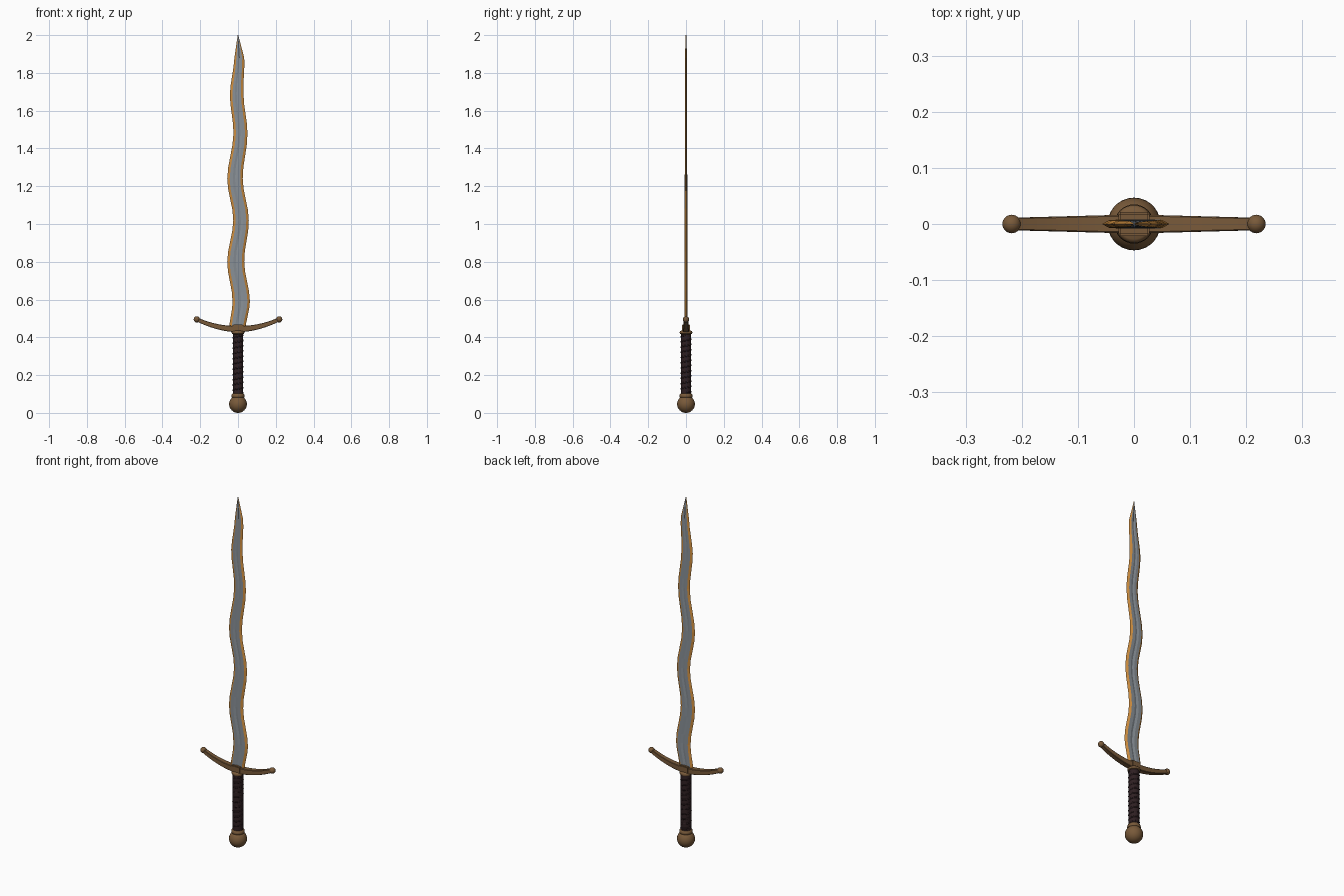
import bpy, bmesh, math
from mathutils import Vector

if "Cube" in bpy.data.objects:
    bpy.data.objects.remove(bpy.data.objects["Cube"])


def mat(name, rgb):
    m = bpy.data.materials.new(name)
    m.diffuse_color = (*rgb, 1)
    m.use_nodes = True
    m.node_tree.nodes["Principled BSDF"].inputs["Base Color"].default_value = m.diffuse_color
    return m


STEEL = mat("steel", (0.25, 0.28, 0.31))
EDGE = mat("copper_edge", (0.62, 0.27, 0.05))
BRONZE = mat("bronze", (0.19, 0.102, 0.042))
LEATHER = mat("dark_leather", (0.028, 0.014, 0.016))


def finish(bm, name, mats, smooth=True):
    bmesh.ops.recalc_face_normals(bm, faces=bm.faces)
    me = bpy.data.meshes.new(name)
    bm.to_mesh(me)
    bm.free()
    ob = bpy.data.objects.new(name, me)
    bpy.context.collection.objects.link(ob)
    for m in mats:
        me.materials.append(m)
    if smooth:
        bpy.ops.object.select_all(action='DESELECT')
        ob.select_set(True)
        bpy.context.view_layer.objects.active = ob
        bpy.ops.object.shade_smooth_by_angle(angle=math.radians(40))
    return ob


def loft(bm, sections):
    """Skin a list of closed point rings; returns the faces per ring gap."""
    rings = [[bm.verts.new(p) for p in s] for s in sections]
    n = len(rings[0])
    gaps = [[bm.faces.new((a[i], a[(i + 1) % n], b[(i + 1) % n], b[i])) for i in range(n)]
            for a, b in zip(rings, rings[1:])]
    bm.faces.new(rings[0])
    bm.faces.new(rings[-1])
    return gaps


def lathe(name, profile, material, sides=32):
    bm = bmesh.new()
    loft(bm, [[(r * math.cos(2 * math.pi * i / sides), r * math.sin(2 * math.pi * i / sides), z)
               for i in range(sides)] for r, z in profile])
    return finish(bm, name, [material])


def ball(name, centre, radius):
    bm = bmesh.new()
    bmesh.ops.create_uvsphere(bm, u_segments=28, v_segments=16, radius=radius)
    bmesh.ops.translate(bm, vec=centre, verts=bm.verts)
    return finish(bm, name, [BRONZE])


# Wavy blade: (height, centre offset, half width) at each bend, eased in between
bends = [(0.44, -0.003, 0.043), (0.59, 0.017, 0.046), (0.80, -0.012, 0.045), (1.02, 0.016, 0.041),
         (1.24, -0.016, 0.041), (1.48, 0.013, 0.037), (1.69, -0.007, 0.036), (1.88, 0.007, 0.026)]
stations = []
for (z0, c0, w0), (z1, c1, w1) in zip(bends, bends[1:]):
    for k in range(4):
        u = k / 4
        e = (1 - math.cos(math.pi * u)) / 2
        stations.append((z0 + (z1 - z0) * u, c0 + (c1 - c0) * e, w0 + (w1 - w0) * u))
stations += [bends[-1], (2.00, 0.000, 0.0015)]
sections = []
for z, c, w in stations:
    t = (0.0082 - 0.003 * (z - 0.44) / 1.56) * max(0.35, min(1, w / 0.02))
    b, f = max(w - 0.013, w * 0.6), w * 0.28
    half = [(-w, 0), (-b, -t * 0.95), (-f, -t), (0, -t * 0.6), (f, -t), (b, -t * 0.95)]
    back = [(w, 0)] + [(x, -y) for x, y in reversed(half[1:])]
    sections.append([(c + x, y, z) for x, y in half + back])
bm = bmesh.new()
for gap in loft(bm, sections):
    for i in (0, 5, 6, 11):
        gap[i].material_index = 1
finish(bm, "blade", [STEEL, EDGE], smooth=False)


# Crossguard: tapered bar with chamfered section, curving up at both ends
def guard_z(x):
    return 0.444 + 0.052 * (x / 0.22) ** 2


bm = bmesh.new()
sections = []
for k in range(25):
    x = -0.218 + 0.436 * k / 24
    s = 1 - abs(x) / 0.22
    hy, hz = 0.011 + 0.006 * s, 0.010 + 0.007 * s
    slope = 2 * 0.052 * x / 0.22 ** 2
    up = Vector((-slope, 0, 1)).normalized()
    c = Vector((x, 0, guard_z(x)))
    q = 0.85
    shape = [(-1, -q), (-q, -1), (q, -1), (1, -q), (1, q), (q, 1), (-q, 1), (-1, q)]
    sections.append([c + Vector((0, hy * u, 0)) + up * hz * v for u, v in shape])
loft(bm, sections)
finish(bm, "crossguard", [BRONZE])

for side, label in ((-1, "left"), (1, "right")):
    ball("guard_knob_" + label, (side * 0.218, 0, 0.495), 0.0165)

# Central guard block
bm = bmesh.new()
bmesh.ops.create_cube(bm, size=1)
bmesh.ops.scale(bm, vec=(0.056, 0.042, 0.038), verts=bm.verts)
bmesh.ops.translate(bm, vec=(0, 0, 0.449), verts=bm.verts)
bmesh.ops.bevel(bm, geom=bm.edges[:], offset=0.003, segments=2, affect='EDGES')
finish(bm, "guard_block", [BRONZE])

# Collars and pommel
lathe("upper_collar", [(0.027, 0.416), (0.032, 0.419), (0.034, 0.425), (0.032, 0.431), (0.027, 0.435)], BRONZE)
lathe("lower_collar", [(0.030, 0.080), (0.034, 0.084), (0.035, 0.091), (0.033, 0.098), (0.028, 0.103)], BRONZE)
ball("pommel", (0, 0, 0.047), 0.047)

# Grip with shallow spiral cord wrap
lathe("grip", [(0.0275, 0.09), (0.0275, 0.25), (0.0275, 0.425)], LEATHER, 24)
turns, steps = 11, 20
cu = bpy.data.curves.new("grip_cord", 'CURVE')
cu.dimensions = '3D'
cu.bevel_depth = 0.0045
cu.bevel_resolution = 2
sp = cu.splines.new('POLY')
sp.points.add(turns * steps)
for i, p in enumerate(sp.points):
    a = 2 * math.pi * i / steps
    p.co = (0.0255 * math.cos(a), 0.0255 * math.sin(a), 0.106 + 0.305 * i / (turns * steps), 1)
cu.materials.append(LEATHER)
bpy.context.collection.objects.link(bpy.data.objects.new("grip_cord", cu))
